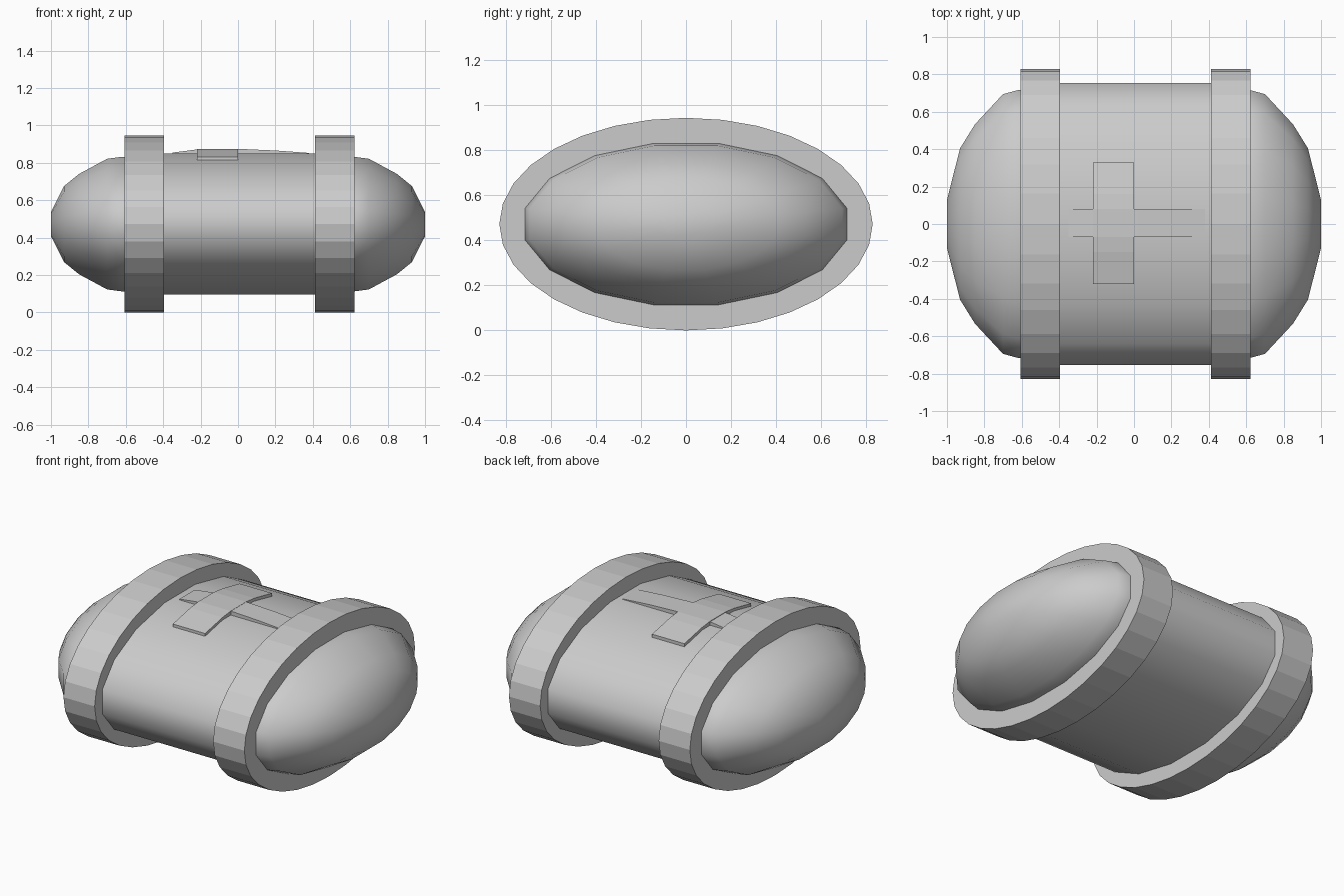
import bpy, bmesh, math

if "Cube" in bpy.data.objects:
    bpy.data.objects.remove(bpy.data.objects["Cube"])

ZC = 0.4725  # height of the long axis


def finish(bm, name, angle=None):
    bmesh.ops.recalc_face_normals(bm, faces=bm.faces)
    me = bpy.data.meshes.new(name)
    bm.to_mesh(me)
    bm.free()
    ob = bpy.data.objects.new(name, me)
    bpy.context.collection.objects.link(ob)
    if angle:
        bpy.ops.object.select_all(action='DESELECT')
        ob.select_set(True)
        bpy.context.view_layer.objects.active = ob
        bpy.ops.object.shade_smooth_by_angle(angle=math.radians(angle))
    return ob


def loft(name, stations, ry, rz, sides, offset, angle=None):
    """Elliptical rings along x; stations are (x, radius factor)."""
    bm = bmesh.new()
    rings = []
    for x, r in stations:
        rings.append([bm.verts.new((x, ry * r * math.sin(a), ZC + rz * r * math.cos(a)))
                      for a in ((i + offset) * math.tau / sides for i in range(sides))])
    for p, q in zip(rings, rings[1:]):
        for i in range(sides):
            j = (i + 1) % sides
            bm.faces.new((p[i], p[j], q[j], q[i]))
    bm.faces.new(rings[0])
    bm.faces.new(rings[-1])
    return finish(bm, name, angle)


def prism(name, profile, axis, lo, hi):
    """Extrude a (u, z) profile along x (axis 0) or y (axis 1)."""
    bm = bmesh.new()
    ends = [[bm.verts.new((d, u, z) if axis == 0 else (u, d, z)) for u, z in profile]
            for d in (lo, hi)]
    n = len(profile)
    for i in range(n):
        j = (i + 1) % n
        bm.faces.new((ends[0][i], ends[0][j], ends[1][j], ends[1][i]))
    bm.faces.new(ends[0])
    bm.faces.new(ends[1])
    return finish(bm, name)


# Central barrel
loft("barrel", [(-0.5, 1), (0.5, 1)], 0.769, 0.385, 16, 0.5, 40)

# Rounded end caps and the flat-sided bands around their seams
cap = [(0.5, 1.0), (0.62, 1.0), (0.70, 0.97), (0.85, 0.745), (0.93, 0.565), (1.0, 0.18)]
for side, sign, b0, b1 in (("left", -1, -0.607, -0.395), ("right", 1, 0.412, 0.624)):
    loft(side + "_cap", [(sign * x, r) for x, r in cap], 0.73, 0.367, 16, 0.5, 60)
    loft(side + "_band", [(b0, 1), (b1, 1)], 0.83, 0.4725, 32, 0)

# Raised cross on top: curved short arm and tapering long arm
prism("cross_arm_across", [(-0.32, 0.79), (-0.32, 0.832), (-0.15, 0.866), (-0.07, 0.875),
                           (0.08, 0.875), (0.16, 0.866), (0.33, 0.832), (0.33, 0.79)],
      0, -0.22, 0.0)
prism("cross_arm_along", [(-0.35, 0.8), (-0.35, 0.855), (-0.2, 0.874), (0.02, 0.874),
                          (0.2, 0.866), (0.38, 0.853), (0.38, 0.8)],
      1, -0.07, 0.08)
